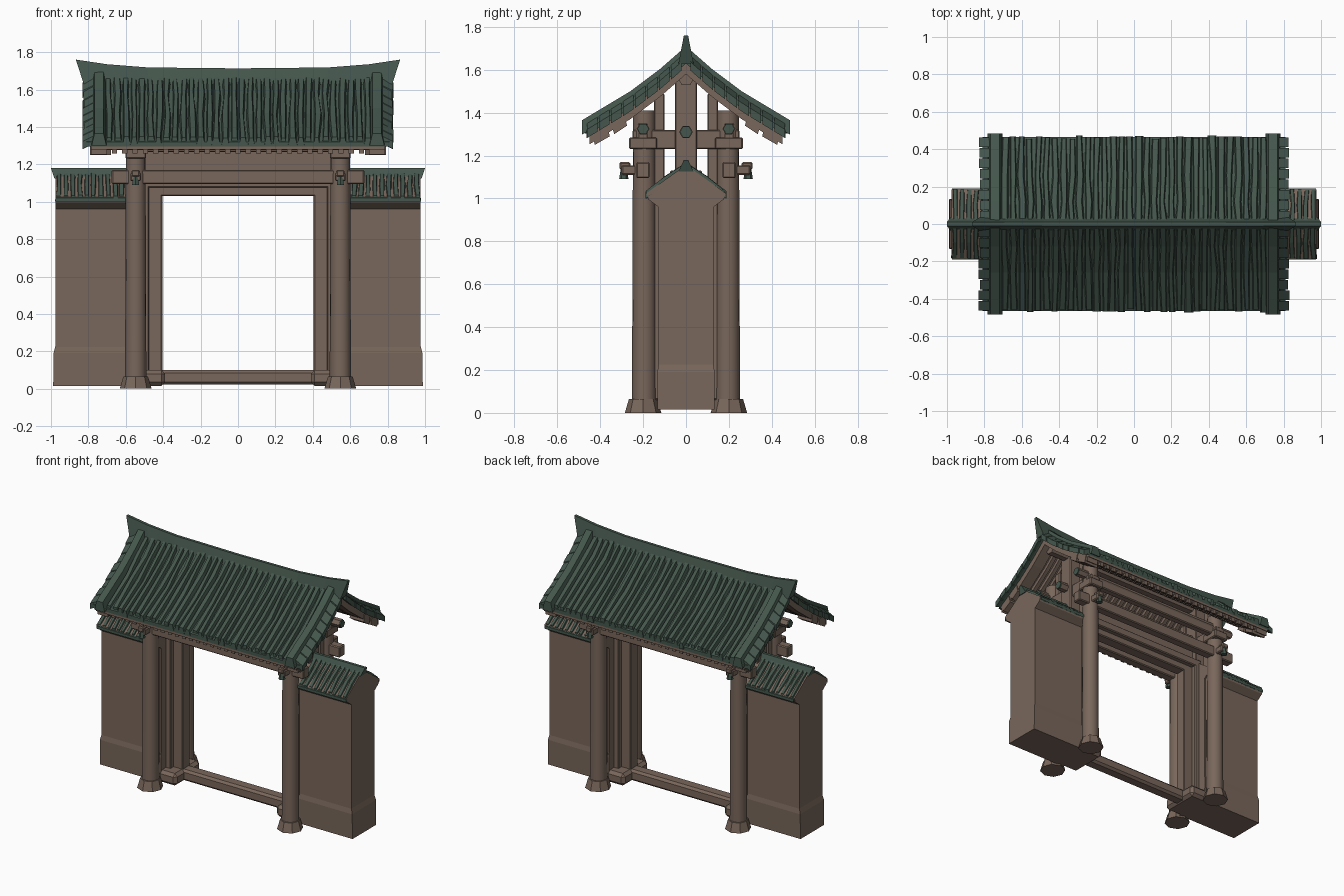
import bpy, bmesh, math, random
from mathutils import Matrix

random.seed(4)
cube = bpy.data.objects.get("Cube")
if cube:
    bpy.data.objects.remove(cube, do_unlink=True)


def material(name, rgb):
    m = bpy.data.materials.new(name)
    m.use_nodes = True
    m.diffuse_color = (*rgb, 1)
    m.node_tree.nodes["Principled BSDF"].inputs["Base Color"].default_value = (*rgb, 1)
    return m


WOOD = material("brown_wood", (0.19, 0.135, 0.105))
TILE = material("green_tile", (0.058, 0.094, 0.074))
SIDES = (-1, 1)


def finish(bm, name, mat, smooth=False):
    bmesh.ops.recalc_face_normals(bm, faces=bm.faces)
    me = bpy.data.meshes.new(name)
    bm.to_mesh(me)
    bm.free()
    me.materials.append(mat)
    ob = bpy.data.objects.new(name, me)
    bpy.context.collection.objects.link(ob)
    if smooth:
        bpy.ops.object.select_all(action="DESELECT")
        ob.select_set(True)
        bpy.context.view_layer.objects.active = ob
        bpy.ops.object.shade_smooth_by_angle()
    return ob


def add_loft(bm, rings):
    """Skin a closed solid through a list of matching cross-sections."""
    rows = [[bm.verts.new(p) for p in ring] for ring in rings]
    n = len(rows[0])
    for a, b in zip(rows, rows[1:]):
        for i in range(n):
            j = (i + 1) % n
            bm.faces.new((a[i], a[j], b[j], b[i]))
    bm.faces.new(rows[0])
    bm.faces.new(rows[-1])


def add_box(bm, x, y, z):
    add_loft(bm, [[(i, y[0], z[0]), (i, y[1], z[0]), (i, y[1], z[1]), (i, y[0], z[1])] for i in x])


def box(name, x, y, z, mat=WOOD, bevel=0.006):
    bm = bmesh.new()
    add_box(bm, x, y, z)
    ob = finish(bm, name, mat)
    if bevel:
        mod = ob.modifiers.new("worn_edges", "BEVEL")
        mod.width = bevel
    return ob


def cylinder(name, centre, r1, r2, length, sides, mat=WOOD, along_x=False):
    bm = bmesh.new()
    bmesh.ops.create_cone(bm, cap_ends=True, segments=sides, radius1=r1, radius2=r2, depth=length)
    turn = Matrix.Rotation(math.pi / 2, 4, "Y") if along_x else Matrix()
    bm.transform(Matrix.Translation(centre) @ turn)
    return finish(bm, name, mat, sides > 8)


def add_rib(bm, path, x, half, height, side, jitter=0.0):
    """A roof rib with a faceted arched section running down the slope."""
    rings = []
    for y, z in path:
        c = x + random.uniform(-jitter, jitter)
        w = half * random.uniform(1 - jitter * 40, 1 + jitter * 40)
        h = height * random.uniform(1 - jitter * 40, 1)
        rings.append([(c - w, side * y, z - 0.012), (c - 0.6 * w, side * y, z + h),
                      (c + 0.6 * w, side * y, z + h), (c + w, side * y, z - 0.012)])
    add_loft(bm, rings)


def slab(name, path, x, top, bottom, mat):
    """A folded sheet following the slope on both sides of the ridge."""
    full = [(-y, z) for y, z in reversed(path)] + path[1:]
    bm = bmesh.new()
    add_loft(bm, [[(i, y, z + top) for y, z in full] +
                  [(i, y, z + bottom) for y, z in reversed(full)] for i in x])
    return finish(bm, name, mat)


# Main roof: sheet, soffit and tile ribs
SLOPE = [(0, 1.655), (0.12, 1.55), (0.26, 1.445), (0.465, 1.32)]
slab("roof_sheet", SLOPE, (-0.81, 0.81), 0.0, -0.025, TILE)
slab("roof_soffit", SLOPE, (-0.785, 0.785), -0.024, -0.04, WOOD)
bm = bmesh.new()
count = 32
for side in SIDES:
    for i in range(count):
        x = -0.69 + 1.38 * i / (count - 1)
        end = random.uniform(-0.01, 0.008)
        path = SLOPE[:-1] + [(0.465 + end, 1.315)]
        add_rib(bm, path, x, 0.02, 0.034, side, 0.006)
finish(bm, "roof_tiles", TILE)

# Raised verge ribs and the short tiles hanging over each gable
bm = bmesh.new()
for sx in SIDES:
    for side in SIDES:
        add_rib(bm, SLOPE[:-1] + [(0.485, 1.31)], sx * 0.743, 0.04, 0.055, side)
        for i in range(8):
            t0, t1 = 0.02 + i * 0.056, 0.02 + i * 0.056 + 0.05
            def height(y):
                for (a, p), (b, q) in zip(SLOPE, SLOPE[1:]):
                    if y <= b or b == SLOPE[-1][0]:
                        return p + (q - p) * (y - a) / (b - a)
            tip = 0.83 + random.uniform(-0.008, 0.004)
            add_loft(bm, [[(sx * x, side * y, height(y) + dz + k) for y, k in
                           ((t0, 0.02), (t1, 0.02), (t1, -0.02), (t0, -0.02))]
                          for x, dz in ((0.75, 0.02), (tip, -0.02))])
finish(bm, "verge_tiles", TILE)

# Ridge sweeping up to pointed ends
bm = bmesh.new()
add_loft(bm, [[(xb, -0.035, 1.63), (xt, -0.01, top), (xt, 0.01, top), (xb, 0.035, 1.63)]
              for xb, xt, top in ((-0.825, -0.867, 1.76), (-0.68, -0.7, 1.735), (-0.48, -0.48, 1.718),
                                  (0, 0, 1.713), (0.48, 0.48, 1.718), (0.68, 0.7, 1.735),
                                  (0.825, 0.867, 1.76))])
finish(bm, "roof_ridge", TILE)

# Rafters under the eaves
bm = bmesh.new()
for side in SIDES:
    for i in range(25):
        x = -0.66 + 1.32 * i / 24
        add_loft(bm, [[(x + w, side * y, z + k) for w, k in
                       ((-0.014, -0.038), (0.014, -0.038), (0.014, -0.072), (-0.014, -0.072))]
                      for y, z in SLOPE[:-1] + [(0.45, 1.33)]])
finish(bm, "rafters", WOOD)

# Gable boards with stepped lower blocks
bm = bmesh.new()
for sx in SIDES:
    for side in SIDES:
        add_loft(bm, [[(sx * x, side * y, z + k) for x, k in
                       ((0.7, -0.025), (0.785, -0.025), (0.785, -0.075), (0.7, -0.075))]
                      for y, z in SLOPE[:-1] + [(0.45, 1.328)]])
        for y0, y1, z in ((0.29, 0.35, 1.395), (0.37, 0.44, 1.345)):
            add_loft(bm, [[(sx * x, side * y, h) for y, h in
                           ((y0, z), (y1, z - 0.04), (y1 - 0.015, z - 0.095), (y0 - 0.015, z - 0.055))]
                          for x in (0.68, 0.79)])
finish(bm, "gable_boards", WOOD)

# Eave battens along the long edges
for side in SIDES:
    box("eave_batten", (-0.76, 0.76), sorted((side * 0.41, side * 0.44)), (1.277, 1.315))

# Purlins with tiled end caps
for y, z, r, reach in ((-0.2, 1.325, 0.03, 0.67), (0.2, 1.325, 0.03, 0.67),
                       (0, 1.31, 0.032, 0.66), (0, 1.565, 0.04, 0.74)):
    cylinder("purlin", (0, y, z), r, r, 2 * reach, 6, WOOD, True)
    if z < 1.5:
        for sx in SIDES:
            cylinder("purlin_cap", (sx * reach, y, z), r * 0.9, r * 0.9, 0.015, 6, TILE, True)

# Columns, feet, brackets and front and back tie beams
for sy in SIDES:
    for sx in SIDES:
        x, y = sx * 0.547, sy * 0.195
        cylinder("column", (x, y, 0.73), 0.057, 0.052, 1.36, 16)
        cylinder("column_foot", (x, y + sy * 0.005, 0.033), 0.085, 0.066, 0.065, 8)
        box("column_bracket", (x - 0.028, x + 0.028), sorted((sy * 0.2, sy * 0.3)), (1.11, 1.155))
        box("bracket_tip", (x - 0.022, x + 0.022), sorted((sy * 0.26, sy * 0.31)), (1.135, 1.17))
        cylinder("column_peg", (x, sy * 0.29, 1.115), 0.022, 0.014, 0.05, 6, TILE)
        box("column_cap", (x - 0.055, x + 0.055), sorted((sy * 0.135, sy * 0.265)), (1.23, 1.285))
    box("tie_beam", (-0.675, 0.675), sorted((sy * 0.17, sy * 0.232)), (1.095, 1.17))
    box("eave_beam", (-0.6, 0.6), sorted((sy * 0.175, sy * 0.225)), (1.265, 1.35))

for sx in SIDES:
    def span(a, b):
        return sorted((sx * a, sx * b))
    # Gable framing
    box("cross_beam", span(0.51, 0.585), (-0.25, 0.25), (1.23, 1.32))
    box("king_post", span(0.5, 0.6), (-0.052, 0.052), (0.05, 1.6))
    for sy in SIDES:
        box("gable_strut", span(0.53, 0.57), sorted((sy * 0.1, sy * 0.15)), (1.3, 1.49))
        box("column_filler", span(0.52, 0.57), sorted((sy * 0.1, sy * 0.15)), (0.06, 1.24))

    # Door jambs and threshold blocks
    box("door_jamb", span(0.405, 0.485), (-0.04, 0.04), (0.05, 1.09))
    box("outer_jamb", span(0.475, 0.53), (-0.075, 0.075), (0.05, 1.1))
    box("threshold_block", span(0.39, 0.53), (-0.14, 0.14), (0.015, 0.1), bevel=0.02)

    # Wing wall with a peaked top and thicker base
    half = [(0.128, 0.02), (0.128, 0.96), (0.175, 0.995), (0.185, 1.025), (0.03, 1.135)]
    ring = half + [(-y, z) for y, z in reversed(half)]
    bm = bmesh.new()
    add_loft(bm, [[(sx * x, y, z) for y, z in ring] for x in (0.51, 0.977)])
    finish(bm, "wing_wall", WOOD)
    bm = bmesh.new()
    add_loft(bm, [[(sx * x, y * w, z) for x, y in ((0.51, -1), (e, -1), (e, 1), (0.51, 1))]
                  for z, w, e in ((0.015, 0.132, 0.988), (0.19, 0.134, 0.986), (0.23, 0.127, 0.976))])
    finish(bm, "wing_wall_base", WOOD)

    # Wing wall roof
    small = [(0, 1.145), (0.1, 1.08), (0.19, 1.015)]
    slab("wing_roof_sheet", small, span(0.6, 0.972), 0.005, -0.015, TILE)
    bm = bmesh.new()
    for side in SIDES:
        for i in range(10):
            path = small[:-1] + [(0.185 + random.uniform(-0.006, 0.006), 1.012)]
            add_rib(bm, path, sx * (0.62 + i * 0.0375), 0.016, 0.024, side, 0.005)
    finish(bm, "wing_roof_tiles", TILE)
    bm = bmesh.new()
    add_loft(bm, [[(sx * xb, -0.035, 1.125), (sx * xt, -0.01, 1.18), (sx * xt, 0.01, 1.18),
                   (sx * xb, 0.035, 1.125)] for xb, xt in ((0.6, 0.6), (0.982, 1.0))])
    finish(bm, "wing_ridge", TILE)

# Lintel, frieze and threshold across the doorway
box("door_lintel", (-0.485, 0.485), (-0.04, 0.04), (1.03, 1.1))
box("outer_lintel", (-0.53, 0.53), (-0.075, 0.075), (1.075, 1.13))
box("frieze_panel", (-0.5, 0.5), (-0.025, 0.025), (1.1, 1.3))
box("threshold", (-0.42, 0.42), (-0.045, 0.045), (0.022, 0.1), bevel=0.015)
